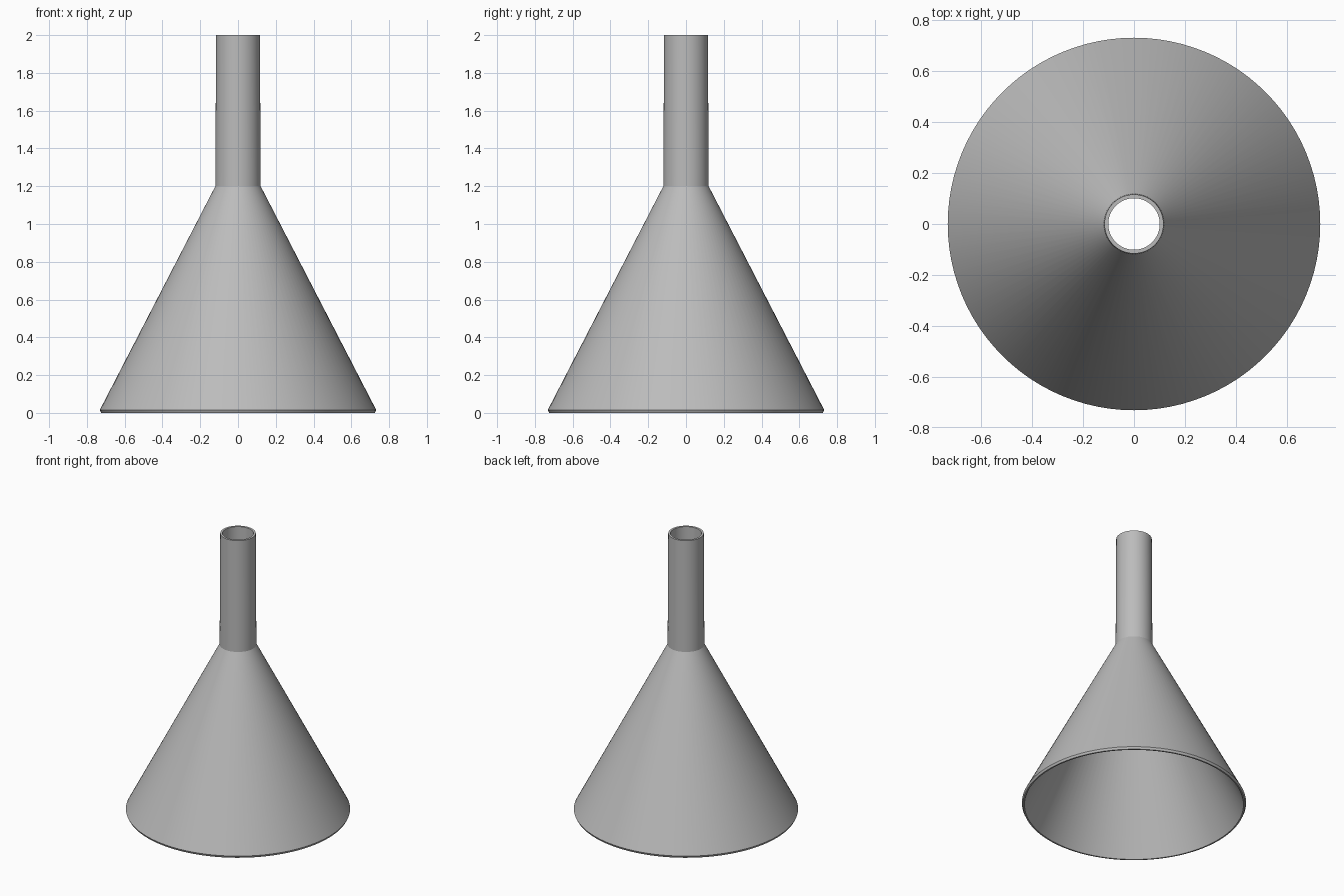
import bpy
import bmesh
import math

SEGMENTS = 96

# Remove the default cube
cube = bpy.data.objects.get("Cube")
if cube:
    bpy.data.objects.remove(cube, do_unlink=True)

# Material
grey = bpy.data.materials.new("plain grey")
grey.use_nodes = True
colour = (0.5, 0.5, 0.5, 1)
grey.diffuse_color = colour
grey.node_tree.nodes["Principled BSDF"].inputs["Base Color"].default_value = colour


def lathe(name, profile):
    """Revolve a closed (radius, height) profile around the z axis."""
    bm = bmesh.new()
    rings = []
    for i in range(SEGMENTS):
        a = math.tau * i / SEGMENTS
        rings.append([bm.verts.new((r * math.cos(a), r * math.sin(a), z))
                      for r, z in profile])
    count = len(profile)
    for i in range(SEGMENTS):
        here, there = rings[i], rings[(i + 1) % SEGMENTS]
        for j in range(count):
            k = (j + 1) % count
            bm.faces.new((here[j], there[j], there[k], here[k]))
    bmesh.ops.recalc_face_normals(bm, faces=bm.faces)
    mesh = bpy.data.meshes.new(name)
    bm.to_mesh(mesh)
    bm.free()
    mesh.materials.append(grey)
    obj = bpy.data.objects.new(name, mesh)
    bpy.context.collection.objects.link(obj)
    bpy.ops.object.select_all(action="DESELECT")
    obj.select_set(True)
    bpy.context.view_layer.objects.active = obj
    bpy.ops.object.shade_smooth_by_angle(angle=math.radians(25))
    return obj


# Thin-walled funnel: outer wall from rim to spout tip, then back down inside
lathe("funnel", [
    (0.725, 0), (0.732, 0.015), (0.12, 1.2), (0.116, 2),
    (0.101, 2), (0.105, 1.195), (0.715, 0),
])
